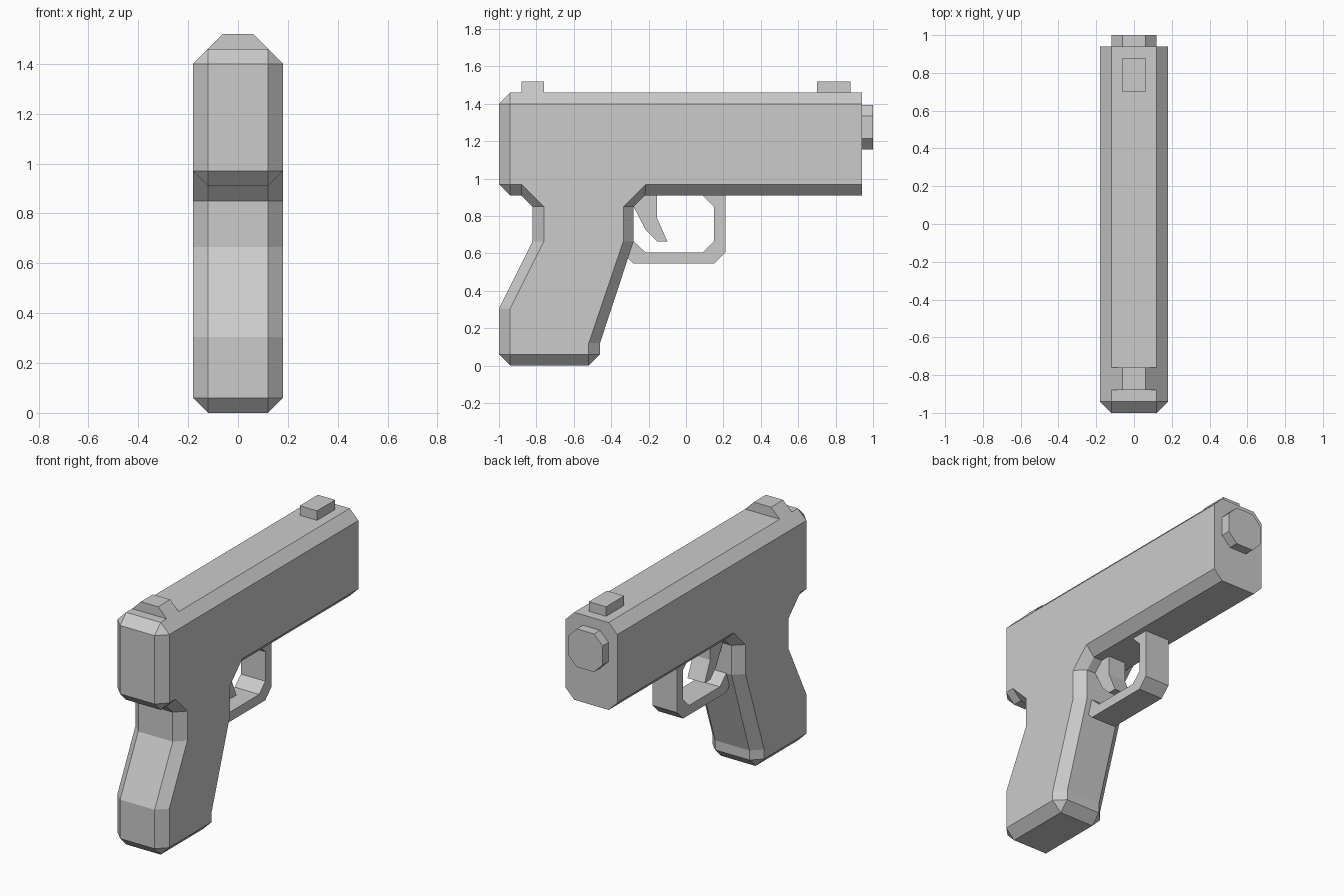
import bpy, bmesh

if "Cube" in bpy.data.objects:
    bpy.data.objects.remove(bpy.data.objects["Cube"])


class Mesh:
    """Collects faces by coordinate, sharing verts that coincide."""

    def __init__(self):
        self.bm, self.cache = bmesh.new(), {}

    def face(self, coords):
        verts = []
        for co in coords:
            if co not in self.cache:
                self.cache[co] = self.bm.verts.new(co)
            if self.cache[co] not in verts:
                verts.append(self.cache[co])
        self.bm.faces.new(verts)

    def finish(self, name):
        bmesh.ops.recalc_face_normals(self.bm, faces=self.bm.faces)
        mesh = bpy.data.meshes.new(name)
        self.bm.to_mesh(mesh)
        self.bm.free()
        obj = bpy.data.objects.new(name, mesh)
        bpy.context.collection.objects.link(obj)
        return obj


def prism(name, profile, lo, hi, axis):
    """Extrude a 2D profile along x (profile is y,z) or y (profile is x,z)."""
    def at(p, d):
        return (d, p[0], p[1]) if axis == 'x' else (p[0], d, p[1])
    m = Mesh()
    m.face([at(p, lo) for p in profile])
    m.face([at(p, hi) for p in profile])
    for p, q in zip(profile, profile[1:] + profile[:1]):
        m.face([at(p, lo), at(q, lo), at(q, hi), at(p, hi)])
    return m.finish(name)


# Body: slide and grip in one, (y, z) of centre silhouette and of the flat side
C, W = 0.12, 0.18
outline = [
    ((0.94, 1.46), (0.94, 1.40)), ((0.94, 0.91), (0.94, 0.97)),
    ((-0.22, 0.91), (-0.215, 0.97)), ((-0.28, 0.85), (-0.335, 0.85)),
    ((-0.28, 0.665), (-0.335, 0.665)), ((-0.46, 0.12), (-0.52, 0.12)),
    ((-0.46, 0.06), (-0.52, 0.06)), ((-0.52, 0.0), (-0.52, 0.06)),
    ((-0.94, 0.0), (-0.94, 0.06)), ((-1.0, 0.06), (-0.94, 0.06)),
    ((-1.0, 0.305), (-0.94, 0.305)), ((-0.82, 0.665), (-0.76, 0.665)),
    ((-0.82, 0.85), (-0.76, 0.85)), ((-0.88, 0.91), (-0.88, 0.97)),
    ((-0.94, 0.91), (-0.94, 0.97)), ((-1.0, 0.97), (-0.94, 0.97)),
    ((-1.0, 1.40), (-0.94, 1.40)), ((-0.94, 1.46), (-0.94, 1.40)),
]
body = Mesh()
for (o1, i1), (o2, i2) in zip(outline, outline[1:] + outline[:1]):
    body.face([(-C, *o1), (-C, *o2), (C, *o2), (C, *o1)])
    for s in (-1, 1):
        body.face([(s * C, *o1), (s * C, *o2), (s * W, *i2), (s * W, *i1)])
for s in (-1, 1):
    body.face([(s * W, *i) for o, i in outline])
body.finish("slide_and_grip")

# Muzzle: short octagonal stub
R, H, Z = 0.12, 0.06, 1.275
octagon = [(R, H), (H, R), (-H, R), (-R, H), (-R, -H), (-H, -R), (H, -R), (R, -H)]
prism("muzzle", [(x, Z + z) for x, z in octagon], 0.92, 1.0, 'y')

# Sights
prism("front_sight", [(-0.06, 1.45), (0.06, 1.45), (0.06, 1.52), (-0.06, 1.52)], 0.70, 0.88, 'y')
prism("rear_sight", [(-0.12, 1.46), (0.12, 1.46), (0.06, 1.52), (-0.06, 1.52)], -0.88, -0.76, 'y')

# Trigger guard loop
prism("trigger_guard", [
    (0.09, 0.93), (0.09, 0.91), (0.15, 0.85), (0.15, 0.665), (0.09, 0.605),
    (-0.215, 0.605), (-0.28, 0.665), (-0.34, 0.665), (-0.34, 0.605),
    (-0.28, 0.545), (0.15, 0.545), (0.21, 0.605), (0.21, 0.93)], -0.085, 0.085, 'x')

# Trigger
prism("trigger", [
    (-0.22, 0.92), (-0.28, 0.85), (-0.215, 0.725), (-0.155, 0.665),
    (-0.10, 0.665), (-0.155, 0.79), (-0.155, 0.92)], -0.06, 0.06, 'x')
